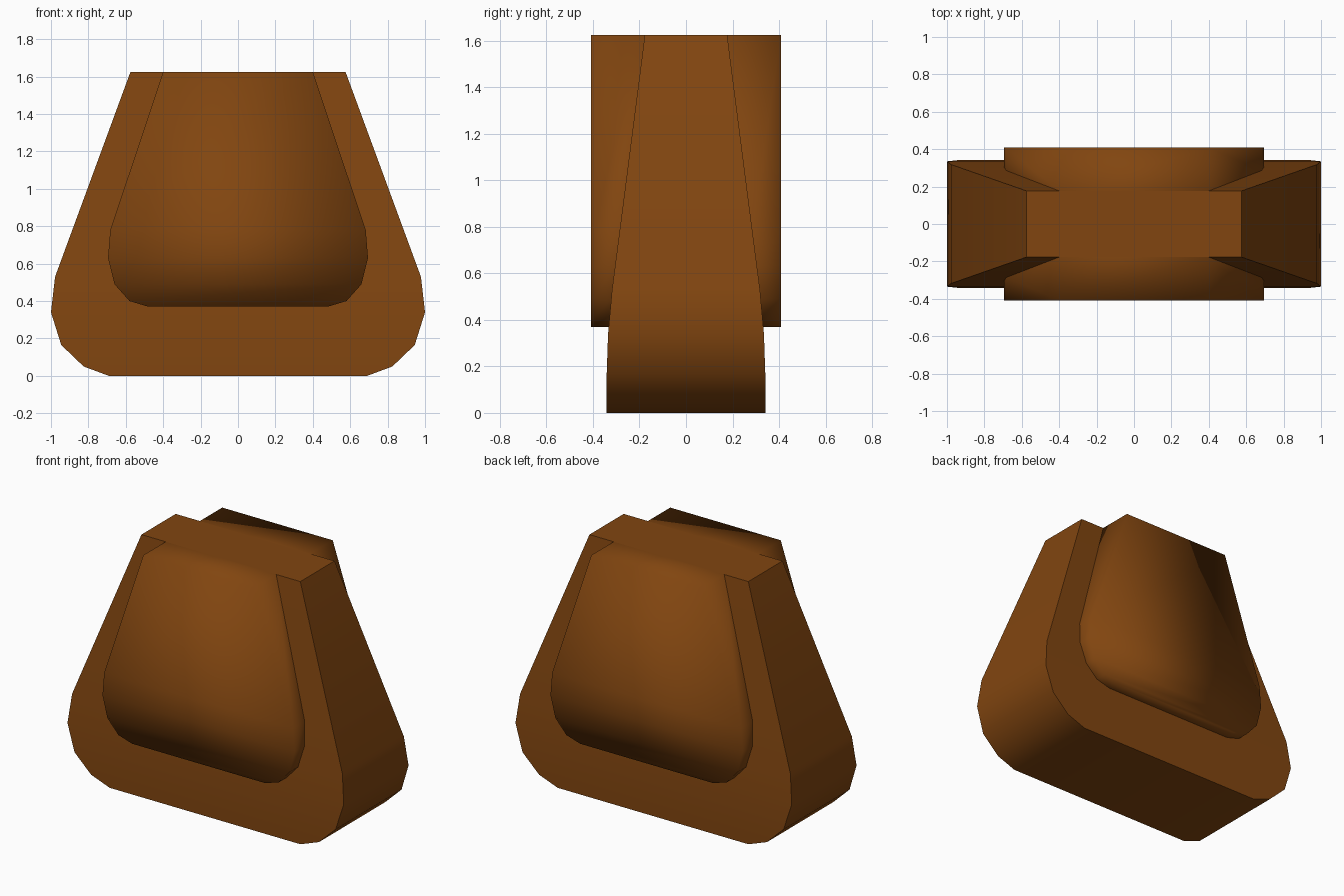
import bpy, bmesh

if "Cube" in bpy.data.objects:
    bpy.data.objects.remove(bpy.data.objects["Cube"])

brown = bpy.data.materials.new("brown leather")
brown.diffuse_color = (0.22, 0.06, 0.005, 1)
brown.use_nodes = True
brown.node_tree.nodes["Principled BSDF"].inputs["Base Color"].default_value = brown.diffuse_color

TOP = 1.625
# (half width, height, half depth) of the tapered body
BODY = [(0.69, 0, 0.341), (0.825, 0.05, 0.341), (0.945, 0.165, 0.341),
        (1.0, 0.34, 0.335), (0.978, 0.53, 0.318), (0.575, TOP, 0.177)]
# (half width, height) of the raised pad outline
PAD = [(0.48, 0.37), (0.58, 0.40), (0.66, 0.49), (0.695, 0.63),
       (0.683, 0.78), (0.40, TOP)]
PAD_Y = 0.408


def body_depth(z):
    for (_, z0, d0), (_, z1, d1) in zip(BODY, BODY[1:]):
        if z <= z1:
            return d0 + (d1 - d0) * (z - z0) / (z1 - z0)
    return BODY[-1][2]


def strips(name, rows, open_back):
    """Stack of rows (half width, z, y front, y back) joined by quads."""
    bm = bmesh.new()
    rings = [[bm.verts.new(p) for p in ((-w, a, z), (w, a, z), (w, b, z), (-w, b, z))]
             for w, z, a, b in rows]
    for lo, hi in zip(rings, rings[1:]):
        for i in range(4):
            if open_back and i == 2:
                continue
            j = (i + 1) % 4
            bm.faces.new((lo[i], lo[j], hi[j], hi[i]))
    bm.faces.new(rings[0][::-1])
    bm.faces.new(rings[-1])
    me = bpy.data.meshes.new(name)
    bm.to_mesh(me)
    bm.free()
    me.materials.append(brown)
    ob = bpy.data.objects.new(name, me)
    bpy.context.collection.objects.link(ob)
    return ob


# tapered body, with crisp front and back rims
body = strips("body", [(w, z, -d, d) for w, z, d in BODY], False)
bpy.context.view_layer.objects.active = body
body.select_set(True)
bpy.ops.object.shade_smooth_by_angle(angle=0.5236)

# raised pads on front and back, fully smooth shaded, seated on the body
for name, turn in (("front_pad", 0), ("back_pad", 3.14159265)):
    pad = strips(name, [(w, z, -PAD_Y, -body_depth(z)) for w, z in PAD], True)
    pad.rotation_euler.z = turn
    pad.data.shade_smooth()
